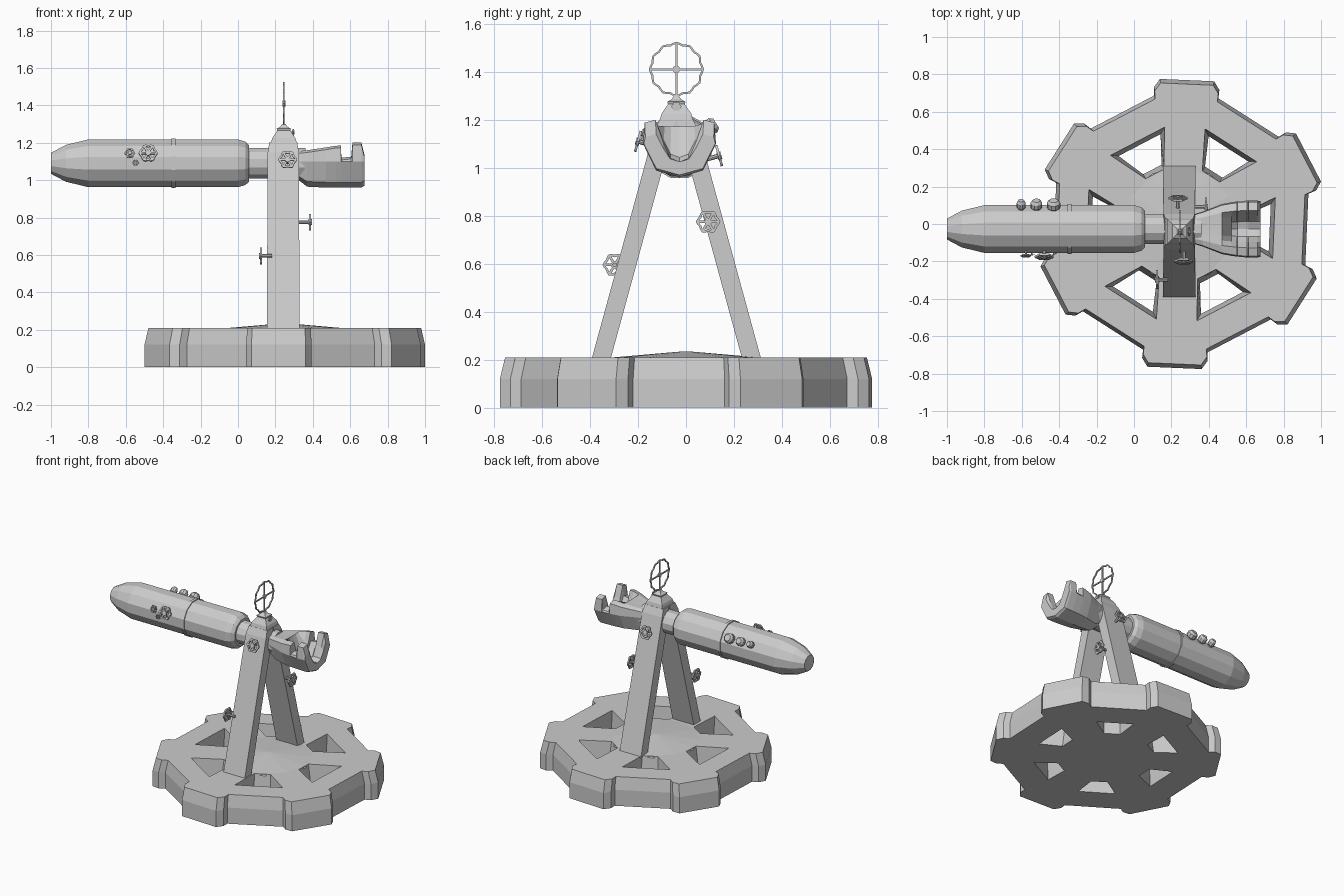
import bpy, bmesh
from math import sin, cos, pi, radians
from mathutils import Vector, Matrix

if "Cube" in bpy.data.objects:
    bpy.data.objects.remove(bpy.data.objects["Cube"])

BX = 0.25            # base centre in x
AY, AZ = -0.027, 1.09  # tube axis


def finish(name, bm):
    bmesh.ops.recalc_face_normals(bm, faces=bm.faces[:])
    me = bpy.data.meshes.new(name)
    bm.to_mesh(me)
    bm.free()
    ob = bpy.data.objects.new(name, me)
    bpy.context.collection.objects.link(ob)
    return ob


def add_loft(bm, rings, closed=False):
    vs = [[bm.verts.new(p) for p in r] for r in rings]
    n = len(vs[0])
    pairs = list(zip(vs, vs[1:])) + ([(vs[-1], vs[0])] if closed else [])
    for a, b in pairs:
        for i in range(n):
            j = (i + 1) % n
            bm.faces.new((a[i], a[j], b[j], b[i]))
    if not closed:
        bm.faces.new(vs[0])
        bm.faces.new(vs[-1])


def loft(name, rings):
    bm = bmesh.new()
    add_loft(bm, rings)
    return finish(name, bm)


def lathe_x(name, profile, sides=12):
    """Profile of (x, radius) turned about the tube axis."""
    return loft(name, [[(x, AY + r * cos(2 * pi * (i + .5) / sides), AZ + r * sin(2 * pi * (i + .5) / sides))
                        for i in range(sides)] for x, r in profile])


def lathe_dir(name, origin, axis, profile, sides=10):
    """Profile of (distance, radius) turned about any axis."""
    q = Vector(axis).to_track_quat('Z', 'Y')
    return loft(name, [[Vector(origin) + q @ Vector((r * cos(2 * pi * i / sides), r * sin(2 * pi * i / sides), d))
                        for i in range(sides)] for d, r in profile])


def wheel(name, centre, axis, R, tube, lobes, bars, hub, stem, wave=0.1):
    """Scalloped rim with crossing bars, hub and stem; stem runs back along the axis."""
    bm = bmesh.new()
    n = lobes * 4
    rings = []
    for i in range(n):
        a = 2 * pi * i / n
        rr = R * (1 - wave + wave * cos(a * lobes)) - tube
        rings.append([((rr + tube * cos(t)) * cos(a), (rr + tube * cos(t)) * sin(a), tube * sin(t))
                      for t in (pi / 4, 3 * pi / 4, 5 * pi / 4, 7 * pi / 4)])
    add_loft(bm, rings, closed=True)
    for k in range(bars):
        m = Matrix.Rotation(pi * k / bars, 4, 'Z') @ Matrix.Diagonal((2 * (R - 1.4 * tube), 1.5 * tube, 1.2 * tube, 1))
        bmesh.ops.create_cube(bm, size=1, matrix=m)
    for r, z0, z1 in ((hub, -tube, tube * 1.3), (hub * .6, -stem, 0)):
        if z1 - z0 > 0 and stem > 0:
            add_loft(bm, [[(r * cos(i * pi / 4), r * sin(i * pi / 4), z) for i in range(8)] for z in (z0, z1)])
    ob = finish(name, bm)
    ax = Vector(axis).normalized()
    if abs(ax.x) > .9:   # keep bars upright
        up = Vector((0, 0, 1))
        rot = Matrix((up.cross(ax), up, ax)).transposed()
    else:
        rot = ax.to_track_quat('Z', 'Y').to_matrix()
    ob.matrix_world = Matrix.Translation(centre) @ rot.to_4x4()
    return ob


def polar(a, u, v, z):
    return (BX + u * cos(a) + v * sin(a), u * sin(a) - v * cos(a), z)


# base plate: hexagon with six lugs and a sloped upper edge
lug = [(.68, -.172), (.725, -.175), (.77, -.145), (.77, .145), (.725, .175), (.68, .172)]
base = loft("base_plate", [[polar(radians(87.5 - 60 * k), u * s, v * s, z) for k in range(6) for u, v in lug]
                           for z, s in ((0, 1), (.12, 1), (.21, .972))])

# six tapered window cutters through the base
bm = bmesh.new()
for k in range(6):
    a = radians(57.5 - 60 * k)
    rings = []
    for z, t in ((-.01, 0), (.22, 1)):
        uo, vo, ui, vi = .475 + .025 * t, .125 + .04 * t, .33 - .03 * t, .055
        rings.append([polar(a, u, v, z) for u, v in ((uo, -vo), (uo, vo), (ui, vi), (ui, -vi))])
    add_loft(bm, rings)
cutter = finish("window_cutter", bm)
cutter.hide_render = True
cutter.hide_viewport = True
mod = base.modifiers.new("windows", 'BOOLEAN')
mod.operation, mod.solver, mod.object = 'DIFFERENCE', 'EXACT', cutter

# shallow central mound
lathe_dir("base_mound", (BX, 0, 0), (0, 0, 1), [(.2, .31), (.21, .3), (.235, .01)], 12)

# A-frame legs, mirrored about y = -0.04
for side, nm in ((-1, "front_leg"), (1, "back_leg")):
    rings = []
    for z, yi, yo, hx in ((.2, .275, .354, .088), (1.15, .015, .094, .083), (1.2, .0, .07, .075)):
        rings.append([(.242 + sx * hx, -.04 + side * y, z) for sx, y in ((-1, yi), (1, yi), (1, yo), (-1, yo))])
    loft(nm, rings)

# stepped cap on top of the legs
loft("frame_cap", [[(.245 + sx * h, -.04 + sy * h, z) for sx, sy in ((-1, -1), (1, -1), (1, 1), (-1, 1))]
                   for z, h in ((1.16, .07), (1.195, .07), (1.225, .062), (1.265, .035), (1.275, .038),
                                (1.285, .02), (1.3, .01))])

# sight ring with cross bars and a small knob below it
wheel("sight_ring", (.245, -.04, 1.41), (1, 0, 0), .117, .006, 12, 2, .016, .006, .035)
wheel("cap_knob", (.295, -.04, 1.255), (1, 0, 0), .023, .005, 6, 3, .01, .04)

# main tube, band and neck
lathe_x("main_tube", [(-1, .058), (-.92, .102), (-.8, .132), (0, .132), (.04, .12), (.06, .1)])
lathe_x("tube_band", [(-.357, .125), (-.355, .138), (-.335, .138), (-.333, .125)])
lathe_x("tube_neck", [(.04, .084), (.36, .084)])


# flared tail: solid at the root, opening into a U-shaped trough with notched prongs
def tail_section(x, w, low, h, deep):
    half = [(.145 * w, h - .012), (.152 * w, .01), (.098 * w, low * .78), (0, low),
            (0, h - deep), (.04 * w, h - .9 * deep), (.07 * w, h - .5 * deep), (.10 * w, h)]
    outer, inner = half[:4], half[4:]
    pts = outer + [(-y, z) for y, z in outer[-2::-1]] + [(-y, z) for y, z in inner[::-1][:-1]] + inner
    return [(x, AY + y, AZ + z) for y, z in pts]


loft("flared_tail", [tail_section(*s) for s in (
    (.325, .53, -.09, .065, .001), (.37, .62, -.125, .07, .001), (.47, .88, -.13, .085, .003),
    (.52, .94, -.13, .093, .14), (.55, .97, -.13, .095, .16), (.553, .97, -.13, .03, .095),
    (.605, 1, -.13, .035, .1), (.612, 1, -.13, .11, .175), (.66, 1, -.13, .11, .175),
    (.675, .98, -.12, .05, .115))])

# scalloped hand wheels: centre, axis, radius, stem
tilt = .28
wheels = [
    ("front_tube_wheel_large", (-.48, -.175, 1.145), (0, -1, .3), .053, .04),
    ("front_tube_wheel_medium", (-.578, -.17, 1.145), (0, -1, .3), .029, .035),
    ("front_tube_wheel_small", (-.547, -.165, 1.093), (0, -1, 0), .019, .02),
    ("front_leg_wheel", (.265, -.2, 1.11), (0, -1, tilt), .053, .07),
    ("back_leg_wheel", (.235, .138, 1.05), (0, 1, tilt), .053, .07),
    ("back_leg_side_wheel", (.385, .092, .775), (1, 0, 0), .053, .07),
    ("front_leg_side_wheel", (.122, -.297, .595), (-1, 0, 0), .053, .06)]
for nm, c, ax, r, st in wheels:
    wheel(nm, c, ax, r, r * .14, 6, 3, r * .3, st, .08)

# three round knobs on the rear upper side of the tube
d = Vector((0, .85, .53)).normalized()
for i, (x, r) in enumerate(((-.43, .036), (-.522, .031), (-.603, .024))):
    lathe_dir(f"back_tube_knob_{i + 1}", Vector((x, AY, AZ)) + d * .12, d,
              [(0, r * .7), (.012, r * .7), (.018, r), (.045, r), (.06, r * .65)])
